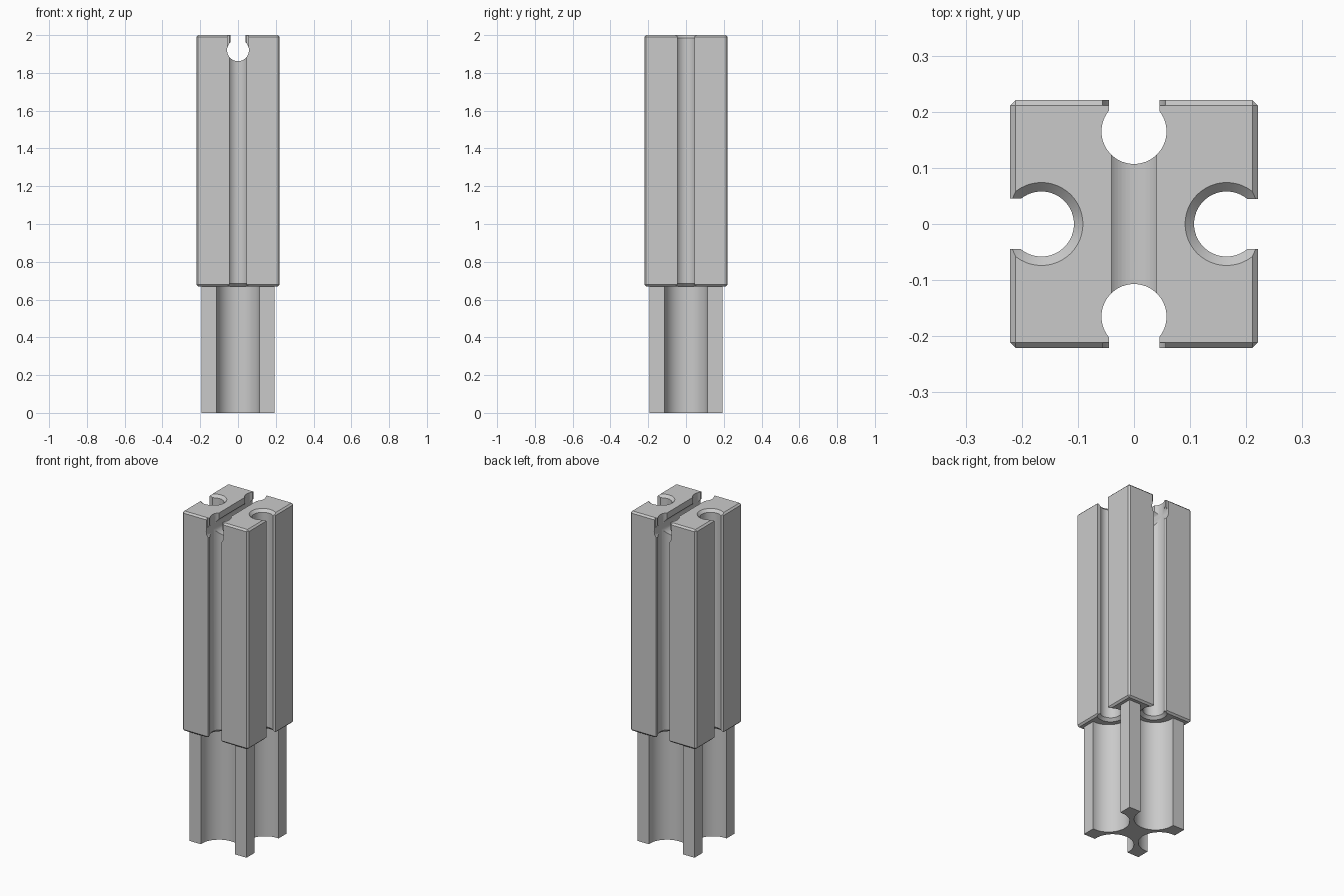
import bpy, bmesh
from math import cos, sin, asin, pi
from mathutils import Matrix, Vector

if "Cube" in bpy.data.objects:
    bpy.data.objects.remove(bpy.data.objects["Cube"])

grey = bpy.data.materials.new("plain grey")
grey.use_nodes = True
grey.diffuse_color = (0.59, 0.59, 0.59, 1)
grey.node_tree.nodes["Principled BSDF"].inputs["Base Color"].default_value = grey.diffuse_color

HALF, LOW, TOP = 0.221, 0.67, 2.0   # body half width, underside and top
R, OFF = 0.058, 0.165               # slot radius, axis offset


def to_object(name, bm):
    bmesh.ops.recalc_face_normals(bm, faces=bm.faces)
    mesh = bpy.data.meshes.new(name)
    bm.to_mesh(mesh)
    bm.free()
    ob = bpy.data.objects.new(name, mesh)
    bpy.context.collection.objects.link(ob)
    mesh.materials.append(grey)
    return ob


def block(name, size, centre, bevel=0):
    bm = bmesh.new()
    bmesh.ops.create_cube(bm, size=1)
    bmesh.ops.scale(bm, vec=size, verts=bm.verts)
    bmesh.ops.translate(bm, vec=centre, verts=bm.verts)
    if bevel:
        bmesh.ops.bevel(bm, geom=bm.edges[:], offset=bevel, segments=1, affect='EDGES')
    return to_object(name, bm)


def keyhole(name, length, mouth, matrix):
    """Round channel along local z with a narrower mouth towards local +x."""
    start, steps = asin(mouth / R), 36
    pts = [(0.12, mouth)]
    for i in range(steps + 1):
        a = start + (2 * pi - 2 * start) * i / steps
        pts.append((R * cos(a), R * sin(a)))
    pts.append((0.12, -mouth))
    bm = bmesh.new()
    face = bm.faces.new([bm.verts.new((x, y, -length / 2)) for x, y in pts])
    ext = bmesh.ops.extrude_face_region(bm, geom=[face])
    bmesh.ops.translate(bm, vec=(0, 0, length),
                        verts=[v for v in ext["geom"] if isinstance(v, bmesh.types.BMVert)])
    bmesh.ops.transform(bm, matrix=matrix, verts=bm.verts)
    return to_object(name, bm)


def cone(name, r_low, r_high, z0, z1, x, y):
    bm = bmesh.new()
    bmesh.ops.create_cone(bm, cap_ends=True, segments=48, radius1=r_low, radius2=r_high,
                          depth=z1 - z0, matrix=Matrix.Translation((x, y, (z0 + z1) / 2)))
    return to_object(name, bm)


def carve(ob, cutters):
    for c in cutters:
        c.hide_render = True
        mod = ob.modifiers.new("cut", 'BOOLEAN')
        mod.operation, mod.solver, mod.object = 'DIFFERENCE', 'EXACT', c
    bpy.context.view_layer.update()
    graph = bpy.context.evaluated_depsgraph_get()
    mesh = bpy.data.meshes.new_from_object(ob.evaluated_get(graph))
    ob.modifiers.clear()
    ob.data = mesh
    for c in cutters:
        bpy.data.objects.remove(c)


body = block("slotted_body", (2 * HALF, 2 * HALF, TOP - LOW), (0, 0, (TOP + LOW) / 2), 0.01)
base = block("fluted_base", (0.384, 0.384, LOW + 0.01), (0, 0, (LOW + 0.01) / 2))

body_cuts, base_cuts = [], []

# shallow reliefs in front and back, at the ends of the top groove
for s in (-1, 1):
    body_cuts.append(block("relief_cutter", (0.113, 0.03, 0.2), (0, s * (HALF + 0.0065), 2.02)))

# keyhole groove across the top
up = Matrix.Translation((0, 0, 1.92)) @ Matrix.Rotation(-pi / 2, 4, 'Y') @ Matrix.Rotation(pi / 2, 4, 'X')
body_cuts.append(keyhole("groove_cutter", 0.8, 0.04, up))

for k in range(4):
    turn = Matrix.Rotation(k * pi / 2, 4, 'Z')
    axis = turn @ Vector((OFF, 0, 0))
    # long keyhole slot on each side, countersunk underneath
    place = Matrix.Translation(axis + Vector((0, 0, 1.3))) @ turn
    body_cuts.append(keyhole("slot_cutter", 3, 0.045, place))
    body_cuts.append(cone("sink_cutter", 0.079, R - 0.001, LOW - 0.005, LOW + 0.017, axis.x, axis.y))
    if k % 2 == 0:
        body_cuts.append(cone("sink_cutter", R - 0.001, 0.079, TOP - 0.017, TOP + 0.005, axis.x, axis.y))
    # wide flute in the base
    flute = turn @ Vector((0.18, 0, 0))
    base_cuts.append(cone("flute_cutter", 0.115, 0.115, -0.1, 0.8, flute.x, flute.y))

carve(body, body_cuts)
carve(base, base_cuts)

for ob in (body, base):
    bpy.ops.object.select_all(action='DESELECT')
    ob.select_set(True)
    bpy.context.view_layer.objects.active = ob
    bpy.ops.object.shade_smooth_by_angle(angle=0.5)
